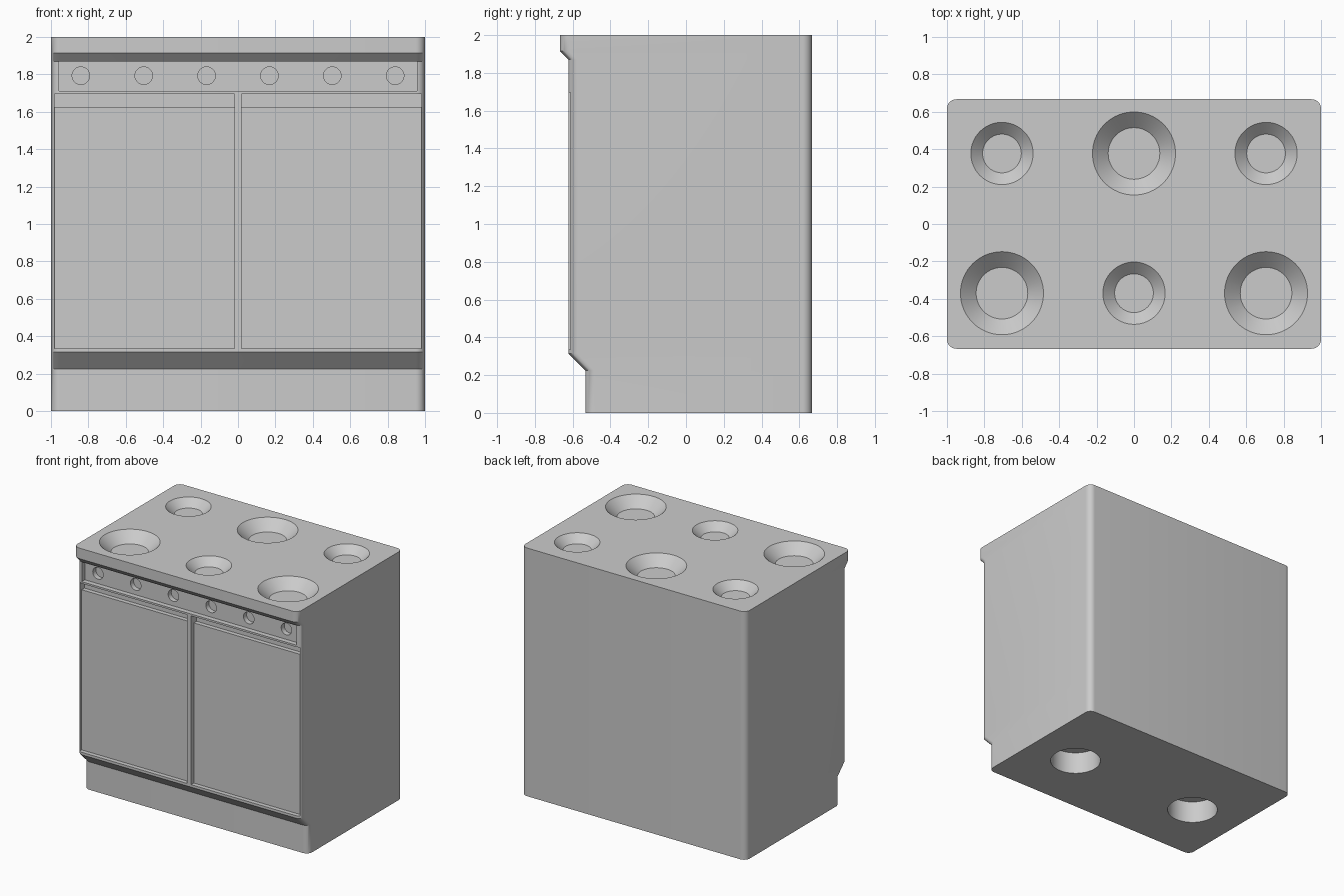
import bpy, bmesh, math
from mathutils import Matrix, Vector

cube = bpy.data.objects.get("Cube")
if cube:
    bpy.data.objects.remove(cube, do_unlink=True)

BACK, FRONT, TOP = 0.667, -0.623, 2.0

grey = bpy.data.materials.new("plain grey")
grey.use_nodes = True
grey.diffuse_color = (0.6, 0.6, 0.6, 1)
grey.node_tree.nodes["Principled BSDF"].inputs["Base Color"].default_value = (0.6, 0.6, 0.6, 1)


def finish(name, bm):
    bmesh.ops.recalc_face_normals(bm, faces=bm.faces)
    mesh = bpy.data.meshes.new(name)
    bm.to_mesh(mesh)
    bm.free()
    mesh.materials.append(grey)
    obj = bpy.data.objects.new(name, mesh)
    bpy.context.collection.objects.link(obj)
    return obj


def rounded_ring(bm, front, z, radius=0.05, steps=8):
    """Rounded rectangle from the back wall to the given front depth."""
    ring = []
    corners = [(1, BACK), (-1, BACK), (-1, front), (1, front)]
    for i, (x, y) in enumerate(corners):
        cx = x - math.copysign(radius, x)
        cy = y - math.copysign(radius, y)
        for s in range(steps + 1):
            a = (i + s / steps) * math.pi / 2
            ring.append(bm.verts.new((cx + radius * math.cos(a), cy + radius * math.sin(a), z)))
    return ring


def box_cutter(x0, x1, z0, z1, depth):
    """Pocket cut into the front face."""
    bm = bmesh.new()
    y0, y1 = -0.8, FRONT + depth
    size = Matrix.Diagonal((x1 - x0, y1 - y0, z1 - z0, 1))
    place = Matrix.Translation(((x0 + x1) / 2, (y0 + y1) / 2, (z0 + z1) / 2))
    bmesh.ops.create_cube(bm, size=1, matrix=place @ size)
    return finish("pocket_cutter", bm)


def cone_cutter(start, end, r_start, r_end, sides=64):
    """Round cutter running between two points."""
    bm = bmesh.new()
    a, b = Vector(start), Vector(end)
    turn = (b - a).to_track_quat('Z', 'Y').to_matrix().to_4x4()
    bmesh.ops.create_cone(bm, cap_ends=True, segments=sides, radius1=r_start, radius2=r_end,
                          depth=(b - a).length, matrix=Matrix.Translation((a + b) / 2) @ turn)
    return finish("round_cutter", bm)


def cut(obj, cutter):
    mod = obj.modifiers.new("cut", 'BOOLEAN')
    mod.operation, mod.solver, mod.object = 'DIFFERENCE', 'EXACT', cutter
    bpy.context.view_layer.objects.active = obj
    bpy.ops.object.modifier_apply(modifier=mod.name)
    bpy.data.objects.remove(cutter, do_unlink=True)


# Cabinet body: set-back plinth, sloped step, front and overhanging worktop
bm = bmesh.new()
levels = [(-0.533, 0), (-0.533, 0.225), (FRONT, 0.315), (FRONT, 1.87), (-0.667, 1.915), (-0.667, TOP)]
rings = [rounded_ring(bm, y, z) for y, z in levels]
for low, high in zip(rings, rings[1:]):
    n = len(low)
    for i in range(n):
        j = (i + 1) % n
        bm.faces.new((low[i], low[j], high[j], high[i]))
bm.faces.new(rings[0])
bm.faces.new(rings[-1])
body = finish("stove_body", bm)

# Oven doors with a deeper grip slot along the top
for x0, x1 in ((-0.982, -0.018), (0.018, 0.982)):
    cut(body, box_cutter(x0, x1, 0.335, 1.695, 0.035))
    cut(body, box_cutter(x0, x1, 1.625, 1.695, 0.07))

# Control panel and its knob sockets
cut(body, box_cutter(-0.957, 0.957, 1.71, 1.868, 0.04))
for i in range(6):
    x = (i - 2.5) * 0.336
    cut(body, cone_cutter((x, -0.8, 1.793), (x, FRONT + 0.08, 1.793), 0.047, 0.047, 32))

# Burner wells, alternating large and small
for row, y in enumerate((-0.37, 0.377)):
    for col in (-1, 0, 1):
        large = (col + row) % 2 == 1
        s = 1.0 if large else 0.75
        slope, depth, lift = (0.222 - 0.138) / 0.08, 0.08 * s, 0.05
        cut(body, cone_cutter((col * 0.706, y, TOP - depth), (col * 0.706, y, TOP + lift),
                              0.138 * s, 0.222 * s + slope * lift))

# Round sockets under the base
for x in (-0.583, 0.583):
    cut(body, cone_cutter((x, 0, -0.1), (x, 0, 0.18), 0.19, 0.19))

bpy.ops.object.select_all(action='DESELECT')
body.select_set(True)
bpy.context.view_layer.objects.active = body
bpy.ops.object.shade_smooth_by_angle(angle=math.radians(30))
